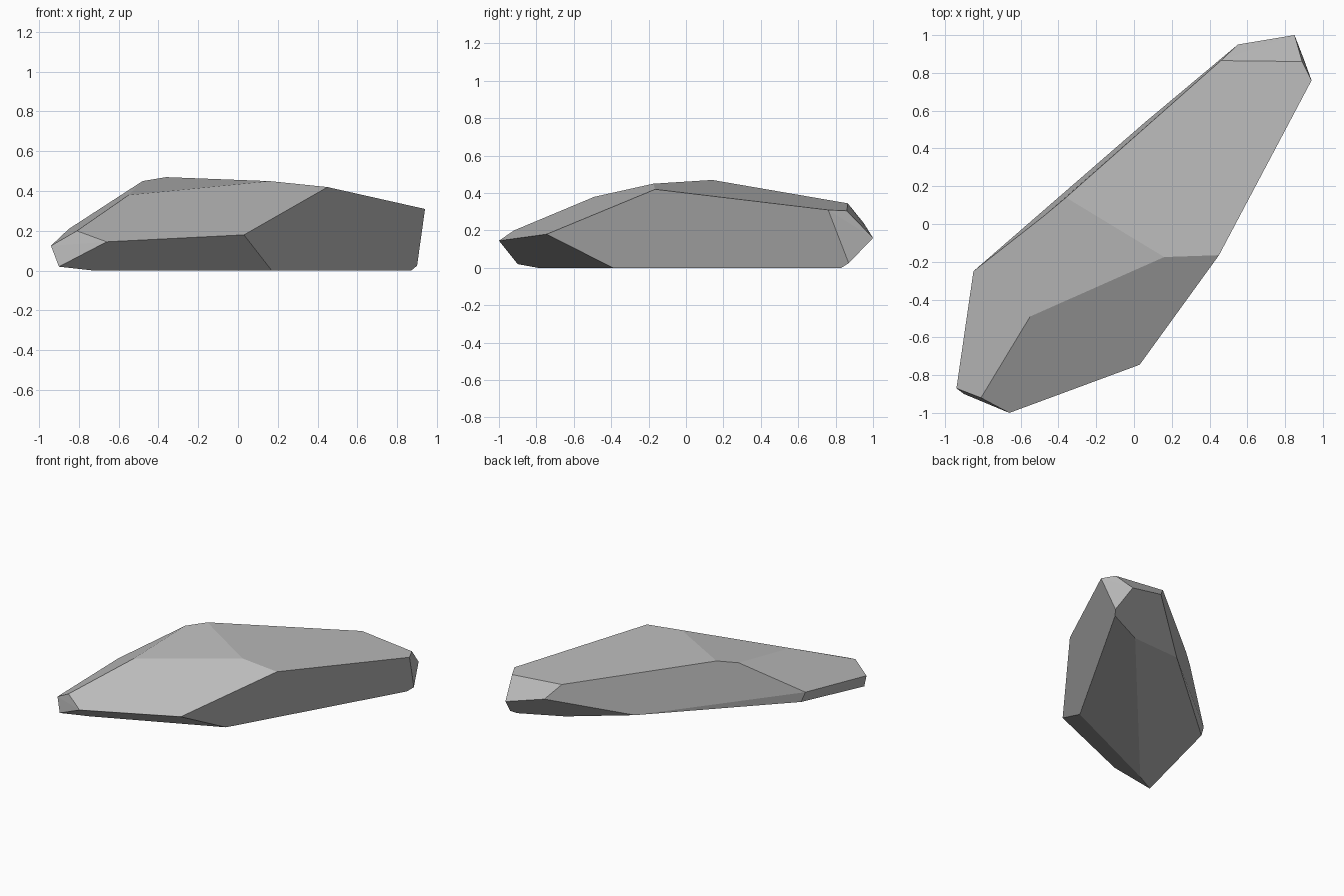
import bpy
import bmesh
from math import radians
from mathutils import Vector

# Remove the default object
default_object = bpy.data.objects.get("Cube")
if default_object is not None:
    bpy.data.objects.remove(default_object, do_unlink=True)


def make_material(name, color):
    material = bpy.data.materials.new(name)
    material.use_nodes = True
    material.diffuse_color = color
    shader = material.node_tree.nodes.get("Principled BSDF")
    shader.inputs["Base Color"].default_value = color
    shader.inputs["Roughness"].default_value = 0.9
    return material


def make_faceted_stone(name, corner_rings, material):
    """Wrap the corner rings in a convex skin and merge nearly flat facets."""
    mesh = bpy.data.meshes.new(name)
    stone = bpy.data.objects.new(name, mesh)
    bpy.context.collection.objects.link(stone)

    bm = bmesh.new()
    for ring in corner_rings:
        for corner in ring:
            bm.verts.new(Vector(corner))
    hull = bmesh.ops.convex_hull(bm, input=bm.verts[:])
    unused = [v for v in bm.verts if not v.link_faces]
    bmesh.ops.delete(bm, geom=unused, context="VERTS")
    bmesh.ops.dissolve_limit(
        bm,
        angle_limit=radians(2.5),
        use_dissolve_boundaries=False,
        verts=bm.verts[:],
        edges=bm.edges[:],
    )
    bmesh.ops.recalc_face_normals(bm, faces=bm.faces[:])
    for face in bm.faces:
        face.smooth = False
    bm.to_mesh(mesh)
    bm.free()
    mesh.materials.append(material)
    return stone


# Flat underside and the two low chipped corners
base_ring = [
    (-.72, -.79, 0), (.17, -.39, 0), (.87, .83, 0), (.56, .68, 0),
    (-.9, -.9, .02), (.9, .87, .025),
]

# Widest outline, running around the stone
belt_ring = [
    (-.66, -1, .145), (.03, -.745, .18), (.94, .76, .31), (.85, 1, .16),
    (.55, .95, .24), (.06, .54, .09), (-.82, -.24, .13),
    (-.85, -.25, .21), (-.94, -.87, .125),
]

# Upper ridge and sloping top facets
crown_ring = [
    (-.81, -.92, .2), (-.55, -.49, .38), (.16, -.175, .45),
    (.45, -.165, .42), (.89, .86, .305), (.46, .865, .345),
    (-.36, .14, .47), (-.48, .04, .45),
]

stone_grey = make_material("stone grey", (.5, .5, .5, 1))
make_faceted_stone("rock", [base_ring, belt_ring, crown_ring], stone_grey)
